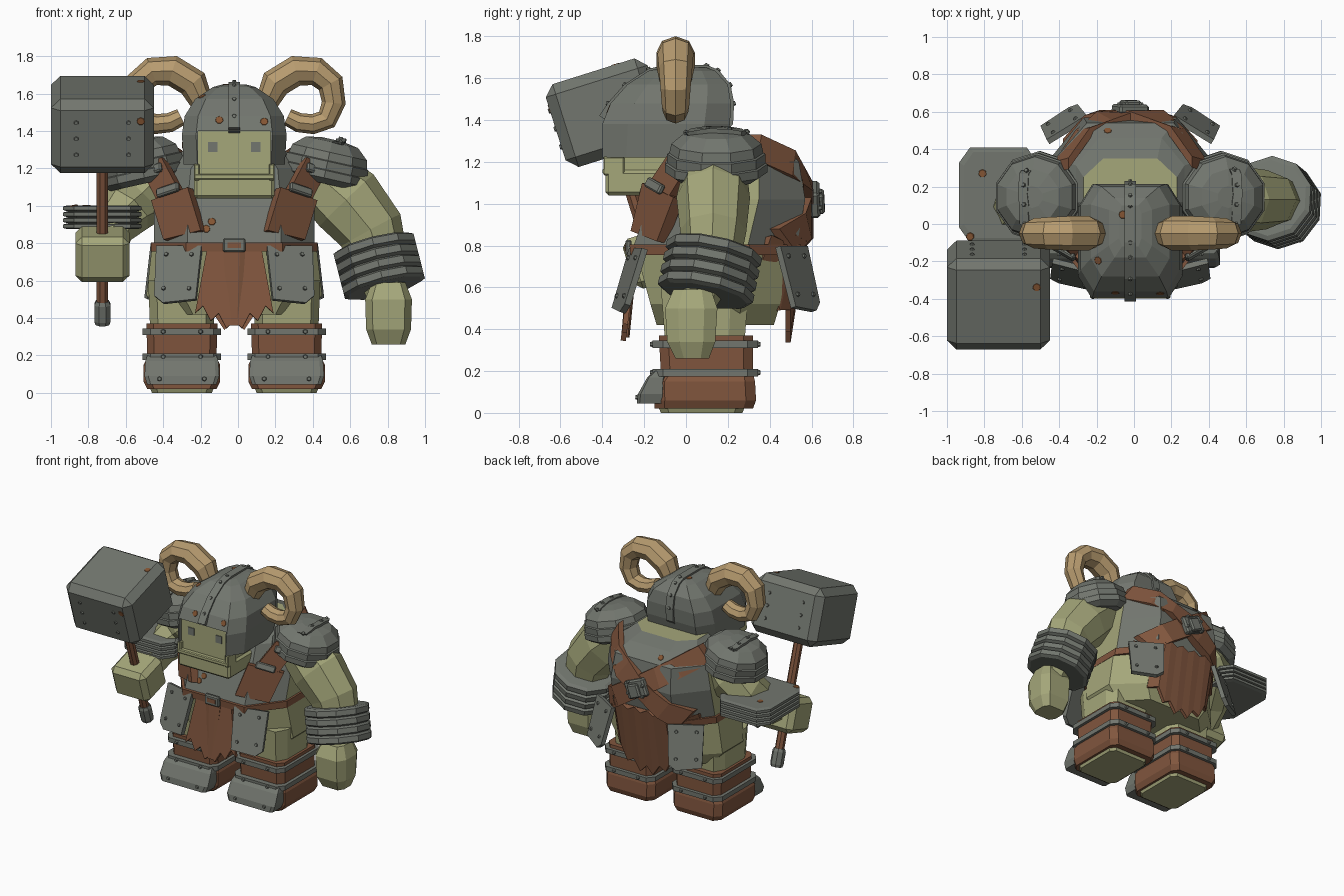
import bpy, bmesh, math
from mathutils import Vector, Matrix, Euler

if "Cube" in bpy.data.objects:
    bpy.data.objects.remove(bpy.data.objects["Cube"])


def material(name, rgb):
    m = bpy.data.materials.new(name)
    m.use_nodes = True
    m.diffuse_color = (*rgb, 1)
    m.node_tree.nodes["Principled BSDF"].inputs["Base Color"].default_value = (*rgb, 1)
    return m


SKIN = material("olive skin", (.375, .385, .195))
IRON = material("grey iron", (.168, .181, .157))
HIDE = material("brown leather", (.22, .093, .048))
HORN = material("tan horn", (.475, .33, .16))
RUST = material("orange rust", (.23, .09, .033))
CX = -.02  # middle line of the body


def finish(name, bm, mats, rule=None):
    bmesh.ops.recalc_face_normals(bm, faces=bm.faces)
    if rule:
        for f in bm.faces:
            f.material_index = rule(f.calc_center_median(), f.normal)
    me = bpy.data.meshes.new(name)
    bm.to_mesh(me)
    bm.free()
    for m in mats if isinstance(mats, list) else [mats]:
        me.materials.append(m)
    ob = bpy.data.objects.new(name, me)
    bpy.context.collection.objects.link(ob)
    return ob


def skin(name, rings, mats, rule=None):
    """Closed surface through a row of point rings."""
    bm = bmesh.new()
    vs = [[bm.verts.new(p) for p in r] for r in rings]
    n = len(vs[0])
    for a, b in zip(vs, vs[1:]):
        for i in range(n):
            bm.faces.new((a[i], a[(i + 1) % n], b[(i + 1) % n], b[i]))
    bm.faces.new(vs[0])
    bm.faces.new(vs[-1])
    return finish(name, bm, mats, rule)


def loft(name, cx, sections, cut, mats, rule=None):
    """Stack of chamfered rectangles (z, half width, front, back)."""
    rings = []
    for z, h, a, b in sections:
        u, v = h * (1 - cut[0]), (b - a) * cut[1]
        rings.append([(cx + x, y, z) for x, y in (
            (-u, a), (u, a), (h, a + v), (h, b - v), (u, b), (-u, b), (-h, b - v), (-h, a + v))])
    return skin(name, rings, mats, rule)


def lathe(name, profile, n, mat4, mat):
    turn = [math.tau * (i + .5) / n for i in range(n)]
    return skin(name, [[mat4 @ Vector((r * math.cos(t), r * math.sin(t), z)) for t in turn] for r, z in profile], mat)


def tube(name, path, n, mat, flat):
    pts = [Vector(p[:3]) for p in path]
    rings = []
    for i, p in enumerate(pts):
        t = (pts[min(i + 1, len(pts) - 1)] - pts[max(i - 1, 0)]).normalized()
        a = t.cross(Vector((0, 1, 0))).normalized()
        b = t.cross(a)
        rings.append([p + path[i][3] * (a * math.cos(k * math.tau / n) + b * flat * math.sin(k * math.tau / n))
                      for k in range(n)])
    return skin(name, rings, mat)


def place(loc, rot=(0, 0, 0)):
    return Matrix.Translation(loc) @ Euler(rot).to_matrix().to_4x4()


def facing(p, n):
    return Matrix.Translation(p) @ Vector(n).to_track_quat('Z', 'Y').to_matrix().to_4x4()


def box(name, size, mat4, mat, bevel=0):
    bm = bmesh.new()
    bmesh.ops.create_cube(bm, size=1, matrix=Matrix.Diagonal((*size, 1)))
    if bevel:
        bmesh.ops.bevel(bm, geom=bm.edges[:], offset=bevel, segments=1, affect='EDGES')
    bm.transform(mat4)
    return finish(name, bm, mat)


def panel(name, outline, thick, mat4, mat):
    return skin(name, [[mat4 @ Vector((x, y, z)) for x, y in outline] for z in (0, thick)], mat)


def snap(ob, p):
    ok, loc, nor, i = ob.closest_point_on_mesh(Vector(p))
    return loc, nor


studs = bmesh.new()


def rivet(p, n, r=.014):
    bmesh.ops.create_cone(studs, cap_ends=True, segments=6, radius1=r, radius2=r * .7, depth=.014, matrix=facing(p, n))


# torso: skin with iron breast and back plates
torso = loft("torso", CX, [(.42, .38, -.14, .42), (.52, .47, -.17, .45), (.78, .44, -.24, .5),
                           (.8, .43, -.25, .53), (1.02, .43, -.17, .57), (1.2, .4, -.09, .54),
                           (1.28, .29, -.03, .46), (1.315, .25, .02, .35)], (.42, .3), [SKIN, IRON],
             lambda c, n: int(.79 < c.z < 1.31 and abs(n.x) < .9))
loft("belt", CX, [(.755, .445, -.265, .54), (.805, .445, -.27, .55)], (.42, .3), HIDE)
box("belt_buckle", (.12, .03, .075), place((CX, -.275, .79)), IRON, .008)
box("buckle_hole", (.07, .03, .03), place((CX, -.278, .79)), HIDE)

# head, jaw and helmet
helmet = loft("helmet", CX, [(1.22, .27, -.4, .17), (1.38, .28, -.4, .21), (1.48, .265, -.36, .215),
                             (1.57, .21, -.28, .2), (1.635, .115, -.18, .14), (1.65, .06, -.12, .1)],
              (.27, .2), IRON)
cutter = box("face_cutter", (.39, .3, .4), place((CX, -.5, 1.2)), IRON)
cutter.hide_render = True
cutter.hide_set(True)
mod = helmet.modifiers.new("face opening", 'BOOLEAN')
mod.operation, mod.object, mod.solver = 'DIFFERENCE', cutter, 'EXACT'
box("head", (.4, .42, .3), place((CX, -.155, 1.25)), SKIN)
box("jaw", (.43, .34, .12), place((CX, -.215, 1.1)), SKIN, .015)
box("lower_lip", (.43, .04, .03), place((CX, -.378, 1.155)), SKIN, .006)
for s in (1, -1):
    box("jaw_corner", (.03, .1, .09), place((CX + s * .2, -.345, 1.18)), SKIN, .006)
    box("eye", (.05, .008, .055), place((CX + s * .115, -.367, 1.315)), IRON)
crest = [(-.415, 1.42), (-.375, 1.48), (-.295, 1.57), (-.18, 1.645), (-.1, 1.663), (.1, 1.663),
         (.155, 1.64), (.213, 1.57), (.23, 1.48), (.225, 1.38)]
skin("helmet_crest", [[(CX - .03, y, z), (CX + .03, y, z), (CX + .03, y * .88, z - .03), (CX - .03, y * .88, z - .03)]
                      for y, z in crest], IRON)
for y, z in crest[1:-1]:
    rivet((CX, y, z), (0, y + .05, z - 1.4))

# curled horns
for s in (1, -1):
    curl = [(.15, 1.545, .06), (.2, 1.655, .082), (.31, 1.722, .082), (.42, 1.718, .077), (.495, 1.655, .072),
            (.512, 1.55, .064), (.475, 1.462, .058), (.4, 1.437, .054), (.325, 1.445, .052), (.265, 1.475, .046)]
    tube("horn", [(CX + s * (x + .02), -.05, z, r) for x, z, r in curl], 8, HORN, 1.12)


def back_y(x, z):
    """Depth of the straps lying over the back plate."""
    return .605 - max(0, abs(x) - .22) * 1.1 - max(0, z - 1.1) * .55


# mirrored parts
for s in (1, -1):
    # leg and boot
    x = CX + s * .28
    loft("leg", x, [(.34, .17, -.1, .28), (.6, .18, -.12, .3)], (.25, .2), SKIN)
    loft("sole", x, [(0, .16, -.12, .27), (.025, .17, -.13, .28)], (.2, .1), SKIN)
    loft("boot", x, [(.02, .185, -.15, .32), (.06, .205, -.15, .335), (.15, .205, -.15, .33), (.19, .185, -.12, .32),
                     (.37, .19, -.13, .32)], (.2, .1), HIDE)
    loft("toe_guard", x, [(.045, .185, -.235, -.1), (.09, .2, -.23, -.1), (.17, .195, -.185, -.1), (.2, .185, -.15, -.1)],
         (.1, .1), IRON)
    for z in (.175, .31):
        loft("boot_strap", x, [(z, .21, -.16, .345), (z + .035, .21, -.16, .345)], (.2, .1), IRON)
        for q in (-.1, .1):
            rivet((x + q, -.165, z + .018), (0, -1, 0))
            rivet((x + q, .35, z + .018), (0, 1, 0))
    for q in (-.12, .12):
        rivet((x + q, -.235, .075), (0, -1, .1))

    # layered shoulder guard with a riveted band
    m = place((CX + s * .48, .145, 1.15), (0, s * .22, 0))
    pad = lathe("shoulder_guard", [(.2, -.03), (.245, 0), (.245, .04), (.235, .045), (.235, .09), (.225, .095),
                                   (.215, .14), (.15, .195), (.06, .21)], 10, m, IRON)
    bpy.context.view_layer.update()
    band = [snap(pad, (CX + s * .59, y / 100, 1.42)) for y in range(-8, 39, 6)]
    skin("shoulder_band", [[p + Vector((dx, 0, 0)) + n * dn for dx, dn in ((-.025, -.02), (.025, -.02), (.025, .014), (-.025, .014))]
                           for p, n in band], IRON)
    for p, n in band[1::2]:
        rivet(p + n * .016, n)

    # chest straps: flat slabs over the chest corners, with buckles
    for name, corners in (("chest_strap", [(.18, -.265, .87), (.38, -.14, .82), (.445, -.06, 1.03), (.25, -.21, 1.1)]),
                          ("shoulder_strap", [(.3, -.185, 1.09), (.42, -.08, 1.04), (.5, .02, 1.2), (.39, -.07, 1.26)])):
        pts = [Vector((CX + s * px, py, pz)) for px, py, pz in corners]
        skin(name, [pts, [p + Vector((-s * .03, .05, -.01)) for p in pts]], HIDE)
    for px, py, pz in ((.355, -.15, 1.085), (.445, -.05, 1.19)):
        box("strap_buckle", (.14, .05, .03), facing((CX + s * px, py, pz), (s * .55, -.75, .35))
            @ Matrix.Rotation(-s * .3, 4, 'Z'), IRON, .008)

    # crossed back straps
    rings = []
    for i in range(7):
        px, pz = .37 - .115 * i, 1.27 - .075 * i
        edge = [(px + d * .04, pz - d * .06) for d in (-1, 1)]
        rings.append([(CX + s * ex, back_y(ex, ez) + s * .004 - dy, ez)
                      for dy in (0, .06) for ex, ez in (edge if dy else edge[::-1])])
    skin("back_strap", rings, HIDE)

    # hanging hip plates, front and back
    plate = [(-.11, -.3), (.07, -.32), (.12, -.28), (.13, 0), (-.12, 0)]
    for name, loc, rot in (("front_hip_plate", (CX + s * .285, -.215, .78), (math.pi / 2 - .3, 0, s * .25)),
                           ("back_hip_plate", (CX + s * .33, .49, .79), (math.pi / 2 - .27, 0, math.pi - s * .55))):
        m = place(loc, rot)
        panel(name, [(px * s, py) for px, py in plate], .03, m, IRON)
        for px in (-.07, .07):
            for py in (-.05, -.24):
                rivet(m @ Vector((px, py, .033)), m.to_3x3() @ Vector((0, 0, 1)))

# jagged front loincloth with a raised fold
m = place((CX, -.235, .78), (math.pi / 2 - .12, 0, 0))
hem = [(.21 * (i / 5 - 1), -.46 + .06 * (i % 2) + .1 * abs(i / 5 - 1)) for i in range(11)]
panel("front_cloth", hem + [(.14, .02), (-.14, .02)], .025, m, HIDE)
loft("cloth_fold", CX, [(.36, .03, -.31, -.27), (.77, .06, -.275, -.23)], (.5, .2), HIDE)

# jagged back skirt wrapped around the hips
skirt = []
for i in range(15):
    x = .37 * (i / 7 - 1)
    y, low = .575 - max(0, abs(x) - .22) * 1.1, .33 + .06 * (i % 2) + 2.3 * x * x
    skirt.append([(CX + x, y, .85 - .03 * (i % 2)), (CX + x, y - .075, low), (CX + x, y - .1, low), (CX + x, y - .03, .84)])
skin("back_skirt", skirt, HIDE)

# back harness clasp
box("back_clasp", (.17, .05, .13), place((CX, .615, 1.02), (.05, .4, 0)), IRON, .012)
box("back_clasp_rim", (.09, .05, .1), place((CX, .637, 1.01), (.05, .4, 0)), IRON, .01)
for q in (-.06, .06):
    for z in (.98, 1.06):
        rivet((CX + q, .642, z), (0, 1, 0))

# arms
tube("left_arm", [(.42, .14, 1.17, .17), (.58, .13, 1.03, .2), (.71, .13, .87, .18), (.76, .12, .7, .15),
                  (.79, .05, .52, .1)], 8, SKIN, .88)
tube("right_arm", [(-.4, .15, 1.18, .17), (-.51, .16, 1.07, .18), (-.6, .15, .98, .155), (-.68, .03, .87, .12),
                   (-.71, -.1, .75, .1)], 8, SKIN, 1)
loft("left_hand", .805, [(.26, .09, -.05, .11), (.34, .12, -.09, .14), (.5, .125, -.1, .15), (.59, .09, -.06, .12)],
     (.3, .25), SKIN)


def bands(h):
    """Stepped outline of four stacked rings (inset, height)."""
    return [(d, (i + f) * h) for i in range(4) for d, f in ((.025, 0), (0, .2), (0, .8), (.025, 1))]


lathe("left_bracer", [(.232 - d, z) for d, z in bands(.062)], 10, place((.785, .09, .56), (-.2, -.25, 0)), IRON)
bracer = loft("right_bracer", -.725, [(.875 + z, .21 - d, -.1 + d, .41 - d) for d, z in bands(.032)], (.28, .16), IRON)

# hammer, tilted forward in the right hand
H = place((-.725, -.38, 1.435), (.305, 0, 0))
hammer = box("hammer_head", (.55, .51, .415), H, IRON, .05)
for y in (-.256, .256):
    for x in (-.14, .14):
        for z in (-.09, 0, .09):
            rivet(H @ Vector((x, y, z)), H.to_3x3() @ Vector((0, y, 0)), .015)
lathe("hammer_handle", [(.033, -1.1), (.033, -.15)], 8, H, HIDE)
lathe("handle_pommel", [(.04, -1.12), (.047, -1.1), (.047, -1.01), (.038, -.99)], 8, H, IRON)
box("right_hand", (.29, .26, .25), H @ place((0, .01, -.73)), SKIN, .035)

# rust patches lying on the iron
bpy.context.view_layer.update()
patches = bmesh.new()
for ob, spots in ((torso, [(-.14, -.22, .92), (-.17, -.23, .88), (-.14, .5, 1.24), (.2, .58, 1.1)]),
                  (helmet, [(-.1, -.37, 1.46), (.14, -.37, 1.45), (-.2, -.2, 1.6), (-.06, .05, 1.7), (-.29, -.2, 1.32)]),
                  (hammer, [(-.52, -.35, 1.7), (-.52, -.66, 1.45)]),
                  (bracer, [(-.81, .27, 1.02), (-.88, -.07, 1.02)])):
    for p in spots:
        bmesh.ops.create_cone(patches, cap_ends=True, segments=7, radius1=.024, radius2=.02, depth=.005,
                              matrix=facing(*snap(ob, p)))
finish("rust_patches", patches, RUST)
finish("rivets", studs, IRON)
